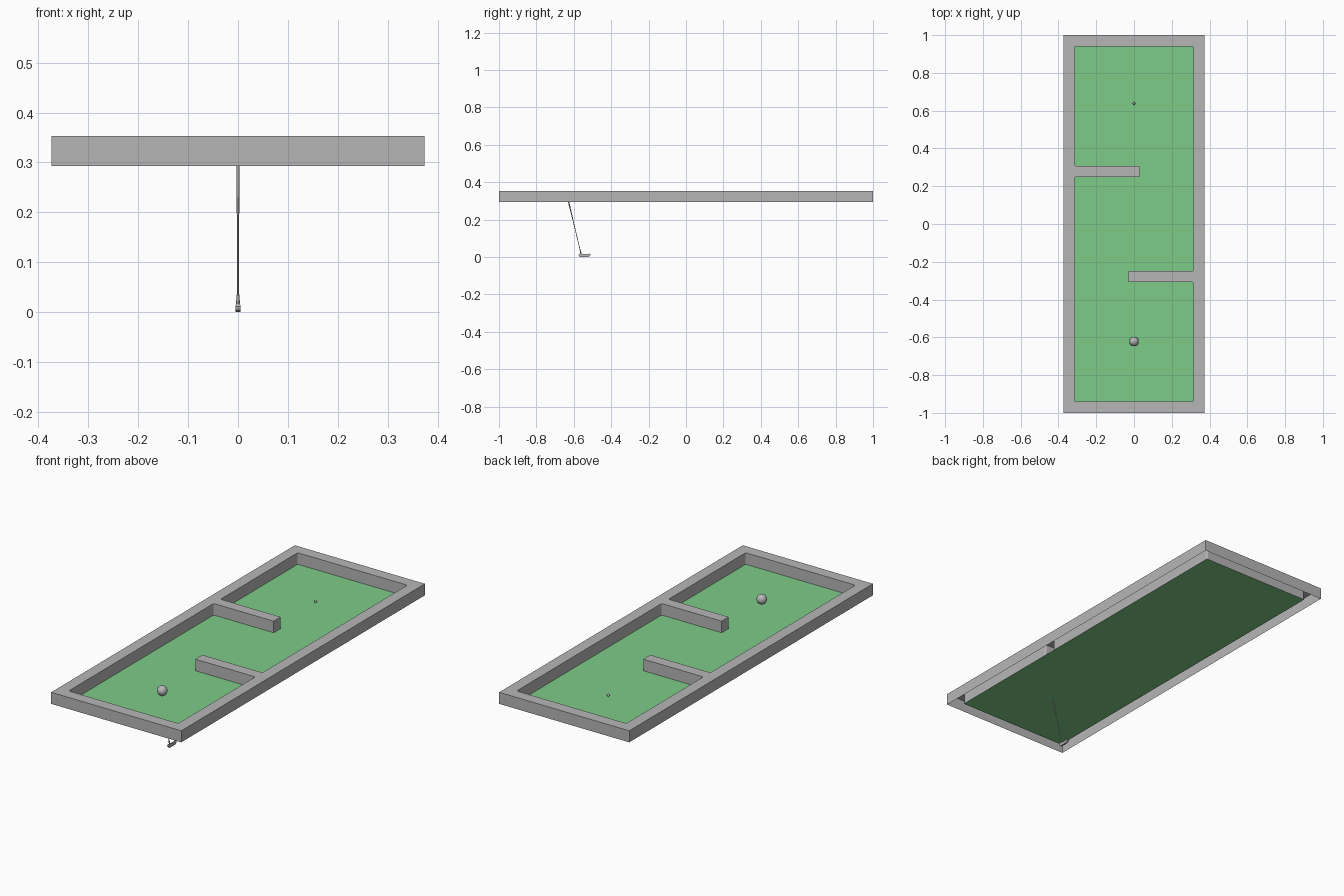
import bpy, bmesh, math
from mathutils import Vector

if "Cube" in bpy.data.objects:
    bpy.data.objects.remove(bpy.data.objects["Cube"])

def material(name, rgb):
    m = bpy.data.materials.new(name)
    m.diffuse_color = (*rgb, 1)
    m.use_nodes = True
    m.node_tree.nodes["Principled BSDF"].inputs["Base Color"].default_value = m.diffuse_color
    return m

GREY = material("pale grey", (0.47, 0.47, 0.47))
GREEN = material("putting green", (0.21, 0.60, 0.25))
Z0, Z1 = 0.293, 0.353          # bottom and top of the course frame

def add(name, bm, mat, smooth=False):
    me = bpy.data.meshes.new(name)
    bm.to_mesh(me)
    bm.free()
    me.materials.append(mat)
    ob = bpy.data.objects.new(name, me)
    bpy.context.collection.objects.link(ob)
    if smooth:
        bpy.context.view_layer.objects.active = ob
        ob.select_set(True)
        bpy.ops.object.shade_smooth_by_angle(angle=math.radians(40))
        ob.select_set(False)
    return ob

def fillet(pts, r=0.008, steps=3):
    """Round the corners that touch the outer walls."""
    out = []
    for i, p in enumerate(pts):
        p = Vector(p)
        if abs(p.x) < 0.1:
            out.append(p)
            continue
        a = p + (Vector(pts[i - 1]) - p).normalized() * r
        b = p + (Vector(pts[(i + 1) % len(pts)]) - p).normalized() * r
        c = a + b - p
        for k in range(steps + 1):
            t = k / steps * math.pi / 2
            out.append(c + (a - c) * math.cos(t) + (b - c) * math.sin(t))
    return out

# course frame with two barriers: hollow shell, open underneath
half = [(-.315, -.94), (.315, -.94), (.315, -.308),
        (-.03, -.308), (-.03, -.25), (.315, -.25)]
inner = fillet(half + [(-x, -y) for x, y in half])
outer = [(-.374, -1), (.374, -1), (.374, 1), (-.374, 1)]
bm = bmesh.new()
rim = []
for loop in (outer, inner):
    vs = [bm.verts.new((p[0], p[1], Z1)) for p in loop]
    rim += [bm.edges.new((vs[i - 1], vs[i])) for i in range(len(vs))]
bmesh.ops.triangle_fill(bm, edges=rim, use_beauty=True, normal=(0, 0, 1))
ext = bmesh.ops.extrude_edge_only(bm, edges=rim)
for v in ext["geom"]:
    if isinstance(v, bmesh.types.BMVert):
        v.co.z = Z0
bmesh.ops.recalc_face_normals(bm, faces=bm.faces)
bm.normal_update()
if any(f.normal.z < -0.5 for f in bm.faces):
    bmesh.ops.reverse_faces(bm, faces=bm.faces)
add("course_frame", bm, GREY)

# green floor
bm = bmesh.new()
bm.faces.new([bm.verts.new((x, y, Z0)) for x, y in
              ((-.315, -.94), (.315, -.94), (.315, .94), (-.315, .94))])
add("green_floor", bm, GREEN)

# large ball and small ball resting on the floor
for name, y, r in (("large_ball", -.622, .025), ("small_ball", .638, .007)):
    bm = bmesh.new()
    bmesh.ops.create_uvsphere(bm, u_segments=24, v_segments=14, radius=r)
    bmesh.ops.translate(bm, verts=bm.verts, vec=(0, y, Z0 + r))
    add(name, bm, GREY, True)

# putter shaft parts, all along one leaning axis
LOW, HIGH = Vector((0, -.560, .012)), Vector((0, -.629, .300))

def rod(name, t0, t1, r0, r1):
    a, b = LOW.lerp(HIGH, t0), LOW.lerp(HIGH, t1)
    bm = bmesh.new()
    bmesh.ops.create_cone(bm, cap_ends=True, segments=12, radius1=r0,
                          radius2=r1, depth=(b - a).length)
    rot = (b - a).to_track_quat('Z', 'Y').to_matrix()
    bmesh.ops.rotate(bm, verts=bm.verts, matrix=rot)
    bmesh.ops.translate(bm, verts=bm.verts, vec=(a + b) / 2)
    add(name, bm, GREY, True)

rod("putter_neck", 0, .08, .004, .003)
rod("putter_shaft", .05, .70, .0018, .0018)
rod("putter_lower_grip", .64, .86, .0025, .003)
rod("putter_upper_grip", .86, .99, .0033, .0035)

# putter head: blade profile extruded across x
profile = [(-.567, 0), (-.525, 0), (-.513, .005), (-.510, .012),
           (-.514, .018), (-.535, .015), (-.555, .017), (-.570, .018),
           (-.574, .011), (-.572, .004)]
bm = bmesh.new()
face = bm.faces.new([bm.verts.new((-.005, y, z)) for y, z in profile])
ext = bmesh.ops.extrude_face_region(bm, geom=[face])
bmesh.ops.translate(bm, vec=(.010, 0, 0),
                    verts=[v for v in ext["geom"] if isinstance(v, bmesh.types.BMVert)])
for v in bm.verts:               # thinner along the top edge
    if v.co.z > .014:
        v.co.x *= .75
bmesh.ops.recalc_face_normals(bm, faces=bm.faces)
add("putter_head", bm, GREY)
